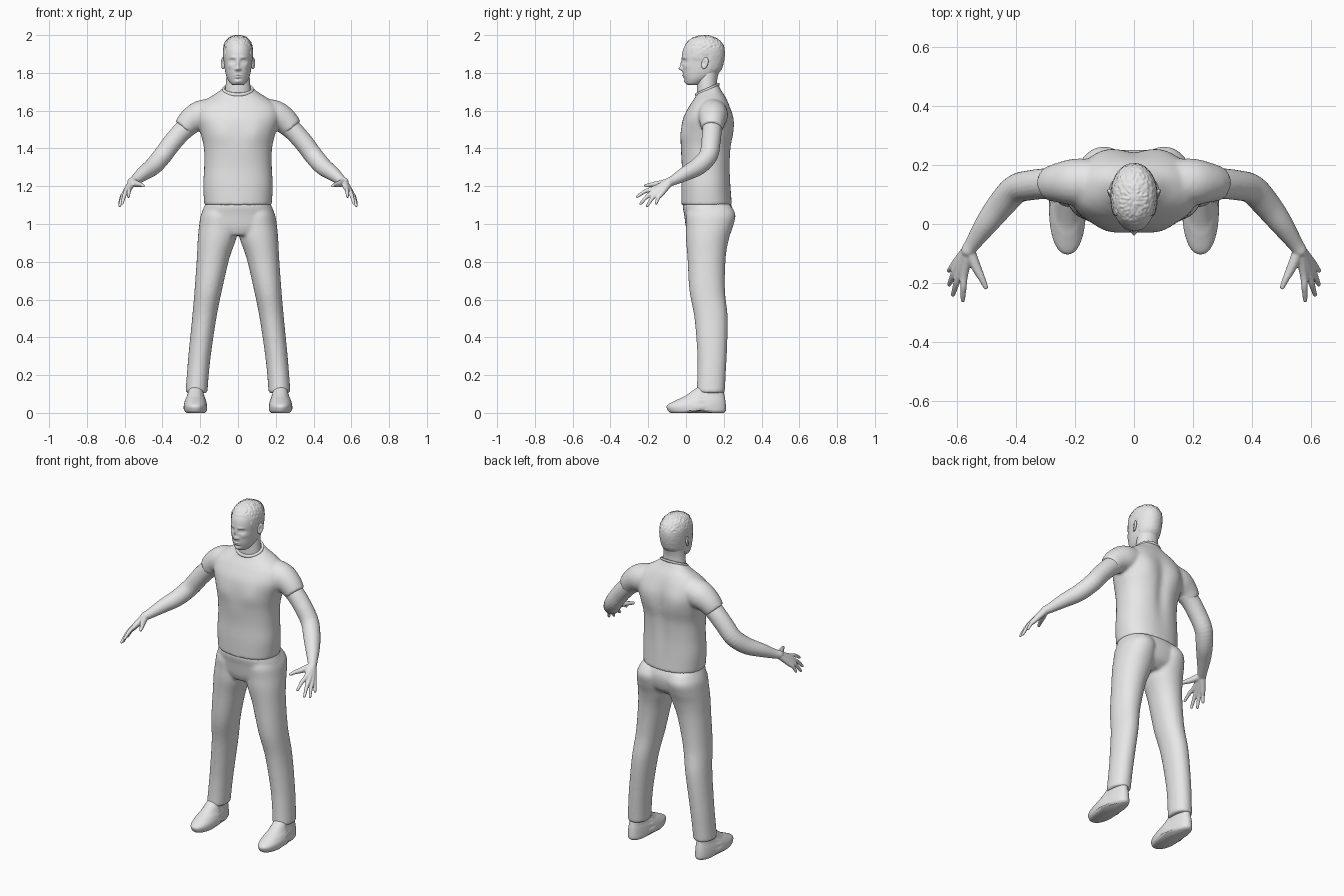
import bpy, bmesh, math
from mathutils import Vector, noise

cube = bpy.data.objects.get("Cube")
if cube:
    bpy.data.objects.remove(cube)

grey = bpy.data.materials.new("plain_grey")
grey.use_nodes = True
grey.diffuse_color = (0.8, 0.8, 0.8, 1)
grey.node_tree.nodes["Principled BSDF"].inputs["Base Color"].default_value = (0.8, 0.8, 0.8, 1)


def spline(keys, steps):
    """Smooth interpolation through tuples of any length."""
    out = []
    for i in range(len(keys) - 1):
        a, b = keys[max(i - 1, 0)], keys[i]
        c, d = keys[i + 1], keys[min(i + 2, len(keys) - 1)]
        for s in range(steps):
            t = s / steps
            out.append([q + 0.5 * t * (r - p + t * (2 * p - 5 * q + 4 * r - w + t * (3 * (q - r) + w - p)))
                        for p, q, r, w in zip(a, b, c, d)])
    return out + [list(keys[-1])]


def skin(bm, rings):
    """Bridge rings of points into a closed island."""
    loops = [[bm.verts.new(p) for p in ring] for ring in rings]
    n = len(loops[0])
    for a, b in zip(loops, loops[1:]):
        for i in range(n):
            bm.faces.new((a[i], a[(i + 1) % n], b[(i + 1) % n], b[i]))
    bm.faces.new(loops[0][::-1])
    bm.faces.new(loops[-1])


def slab(bm, keys, steps=6, n=48, power=2.3, side=1):
    """Stacked level sections: z, x0, x1, y0, y1, tilt."""
    rings = []
    for z, x0, x1, y0, y1, tilt in spline(keys, steps):
        ring = []
        for i in range(n):
            a = math.tau * i / n
            c, s = math.cos(a), math.sin(a)
            u = math.copysign(abs(c) ** (2 / power), c)
            v = math.copysign(abs(s) ** (2 / power), s)
            dy = v * (y1 - y0) / 2
            ring.append((side * ((x0 + x1) / 2 + u * (x1 - x0) / 2), (y0 + y1) / 2 + dy, z + tilt * dy))
        rings.append(ring)
    skin(bm, rings)


def even(keys):
    """Sections symmetric in x: z, half width, y0, y1, optional tilt."""
    return [(k[0], -k[1], k[1], k[2], k[3], k[4] if len(k) > 4 else 0) for k in keys]


def tube(bm, keys, steps=5, n=20, side=1, tip=False):
    """Round limb along a path: x, y, z, radius."""
    pts = spline(keys, steps)
    rings = []
    for i, p in enumerate(pts):
        a, b = pts[max(i - 1, 0)], pts[min(i + 1, len(pts) - 1)]
        q = (Vector(b[:3]) - Vector(a[:3])).to_track_quat('Z', 'Y')
        ring = []
        for k in range(n):
            t = math.tau * k / n
            w = Vector(p[:3]) + q @ Vector((math.cos(t), math.sin(t), 0)) * p[3]
            ring.append((side * w.x, w.y, w.z))
        rings.append(ring)
    skin(bm, rings)
    if tip:
        ball = bmesh.ops.create_uvsphere(bm, u_segments=12, v_segments=8, radius=pts[-1][3])
        bmesh.ops.translate(bm, verts=ball["verts"], vec=pts[-1][:3])


def finish(name, bm, voxel=0, smooth=0, mirror=False):
    bmesh.ops.recalc_face_normals(bm, faces=bm.faces)
    for f in bm.faces:
        f.smooth = True
    me = bpy.data.meshes.new(name)
    bm.to_mesh(me)
    bm.free()
    me.materials.append(grey)
    ob = bpy.data.objects.new(name, me)
    bpy.context.collection.objects.link(ob)
    if voxel:
        m = ob.modifiers.new("blend", 'REMESH')
        m.mode, m.voxel_size, m.use_smooth_shade = 'VOXEL', voxel, True
    if smooth:
        m = ob.modifiers.new("soften", 'SMOOTH')
        m.factor, m.iterations = 0.5, smooth
    if mirror:
        m = ob.modifiers.new("mirror", 'MIRROR')
        m.use_mirror_merge = False
    return ob


def bell(d, s):
    return math.exp(-(d / s) ** 2)


# Shirt: torso blended with sleeves, with chest and spine relief
bm = bmesh.new()
slab(bm, even([(1.10, .178, -.025, .243), (1.2, .184, -.025, .237), (1.3, .179, -.022, .235),
               (1.4, .18, -.027, .24), (1.48, .198, -.027, .25), (1.56, .22, -.015, .247),
               (1.62, .21, .015, .232), (1.66, .165, .035, .212, .1),
               (1.69, .115, .05, .187, .25), (1.715, .076, .055, .17, .45)]), n=96)
for v in bm.verts:
    x, y, z = v.co
    if y > .18:
        v.co.y -= .014 * bell(x, .035) * bell(z - 1.42, .16)
        v.co.y += .012 * bell(abs(x) - .1, .06) * bell(z - 1.54, .08)
    elif y < .03:
        v.co.y -= .008 * bell(abs(x) - .09, .05) * bell(z - 1.48, .06)
for side in (-1, 1):
    tube(bm, [(.14, .14, 1.585, .08), (.2, .142, 1.573, .08), (.25, .14, 1.545, .069),
              (.288, .136, 1.505, .058)], side=side)
finish("shirt", bm, .008, 8)

# Collar band around the neck opening
bm = bmesh.new()
band = []
for i in range(64):
    a = math.tau * i / 64
    ring = []
    for k in range(10):
        t = math.tau * k / 10
        r = 1 + .1 * math.cos(t)
        y = .059 * r * math.sin(a)
        ring.append(bm.verts.new((.076 * r * math.cos(a), .113 + y, 1.712 + .45 * y + .009 * math.sin(t))))
    band.append(ring)
for i in range(64):
    a, b = band[i], band[(i + 1) % 64]
    for k in range(10):
        bm.faces.new((a[k], b[k], b[(k + 1) % 10], a[(k + 1) % 10]))
finish("collar", bm)

# Trousers: hips blended with both legs
bm = bmesh.new()
slab(bm, even([(.94, .1, .015, .19), (.98, .185, .0, .235), (1.05, .193, -.01, .252),
               (1.10, .176, -.018, .24), (1.13, .165, .0, .22)]))
leg = [(.105, .162, .278, .055, .205, 0), (.2, .155, .271, .06, .21, 0), (.31, .143, .262, .06, .216, 0),
       (.5, .115, .243, .045, .221, 0), (.65, .085, .23, .018, .206, 0), (.82, .045, .218, .008, .21, 0),
       (.92, .01, .213, .0, .227, 0), (.99, .002, .206, .0, .25, 0), (1.05, .006, .196, .0, .262, 0),
       (1.10, .02, .17, .02, .235, 0)]
for side in (-1, 1):
    slab(bm, leg, power=2.1, side=side)
finish("trousers", bm, .008, 8)

# Shoes
bm = bmesh.new()
slab(bm, [(0, .172, .277, -.082, .2, 0), (.012, .164, .286, -.096, .211, 0), (.04, .164, .287, -.1, .211, 0),
          (.068, .17, .28, -.05, .208, 0), (.09, .177, .272, -.005, .204, 0),
          (.135, .185, .262, .06, .195, 0)], power=2.2)
for v in bm.verts:
    # Narrow heel and raised instep arch
    if v.co.y > .08:
        v.co.x = .226 + (v.co.x - .226) * .9
    if v.co.z < .01:
        v.co.z += .012 * bell(v.co.y - .07, .04)
finish("shoes", bm, mirror=True)

# Arms with palm, fingers and thumb
bm = bmesh.new()
tube(bm, [(.2, .14, 1.565, .06), (.28, .138, 1.505, .053), (.345, .132, 1.435, .051),
          (.4, .118, 1.362, .05), (.45, .065, 1.305, .047), (.5, .0, 1.268, .039),
          (.545, -.065, 1.232, .027), (.562, -.09, 1.222, .024)], tip=True)
wrist = (.56, -.085, 1.223, .021)
fingers = [((.575, -.17, 1.187), (.58, -.258, 1.145)), ((.592, -.168, 1.172), (.613, -.24, 1.108)),
           ((.602, -.152, 1.162), (.626, -.205, 1.096)), ((.604, -.132, 1.158), (.627, -.158, 1.11))]
for knuckle, end in fingers:
    bend = [(a + b) / 2 for a, b in zip(knuckle, end)]
    bend[2] += .008
    tube(bm, [wrist, (*knuckle, .014), (*bend, .011), (*end, .008)], n=12, tip=True)
tube(bm, [(.558, -.09, 1.222, .02), (.535, -.145, 1.212, .017), (.515, -.185, 1.208, .012),
          (.502, -.214, 1.202, .009)], n=12, tip=True)
finish("arms", bm, .004, 5, True)

# Neck
bm = bmesh.new()
slab(bm, even([(1.64, .08, .06, .175), (1.70, .069, .057, .168), (1.76, .063, .058, .165),
               (1.81, .06, .06, .175)]), power=2)
finish("neck", bm)

# Head with modelled facial features: x, z, push, width, height
skull = even([(1.735, .022, .015, .06), (1.743, .038, .0, .085), (1.765, .054, -.008, .125),
              (1.79, .064, -.015, .165), (1.82, .07, -.018, .185), (1.86, .074, -.02, .197),
              (1.90, .076, -.02, .202), (1.935, .073, -.01, .198), (1.965, .062, .013, .18),
              (1.985, .042, .042, .15), (1.996, .012, .08, .11)])
features = [(0, 1.846, .009, .008, .026), (0, 1.822, .017, .010, .010), (.012, 1.819, .006, .007, .007),
            (.03, 1.862, -.011, .015, .010), (.03, 1.861, .006, .009, .005), (.028, 1.882, .004, .018, .007),
            (0, 1.788, .006, .017, .004), (0, 1.777, .006, .014, .004), (0, 1.768, -.003, .015, .004),
            (0, 1.754, .006, .016, .009), (.045, 1.835, .004, .014, .014)]
bm = bmesh.new()
slab(bm, skull, steps=9, n=128, power=2.1)
for v in bm.verts:
    x, y, z = v.co
    if y < .05:
        v.co.y -= sum(p * bell(abs(x) - fx, w) * bell(z - fz, h) for fx, fz, p, w, h in features)
finish("head", bm)

# Ears with a hollow
bm = bmesh.new()
bmesh.ops.create_uvsphere(bm, u_segments=24, v_segments=16, radius=1)
for v in bm.verts:
    x, y, z = v.co
    dent = .9 * bell(y + .2, .5) * bell(z, .5) if x > 0 else 0
    v.co = (.079 + .011 * (x - dent) + .006 * y, .1 + .018 * y + .006 * z, 1.852 + .031 * z)
finish("ears", bm, mirror=True)


# Short cropped hair: a rough cap above the hairline
def hairline(y):
    if y < .03:
        return 1.94
    return 1.86 if y < .085 else 1.885 if y < .12 else 1.80


bm = bmesh.new()
slab(bm, skull, steps=9, n=128, power=2.1)
bmesh.ops.recalc_face_normals(bm, faces=bm.faces)
low = [f for f in bm.faces if f.calc_center_median().z < hairline(f.calc_center_median().y)]
bmesh.ops.delete(bm, geom=low, context='FACES')
bm.normal_update()
shift = {}
for v in bm.verts:
    ramp = min(1, max(0, (v.co.z - hairline(v.co.y)) / .02))
    tuft = noise.noise(v.co * 110) * (.004 if v.co.z > 1.93 else .001)
    shift[v] = v.normal * (.001 + ramp * (.003 + tuft))
for v, d in shift.items():
    v.co += d
    v.co.z = min(v.co.z, 2.0)
finish("hair", bm)
